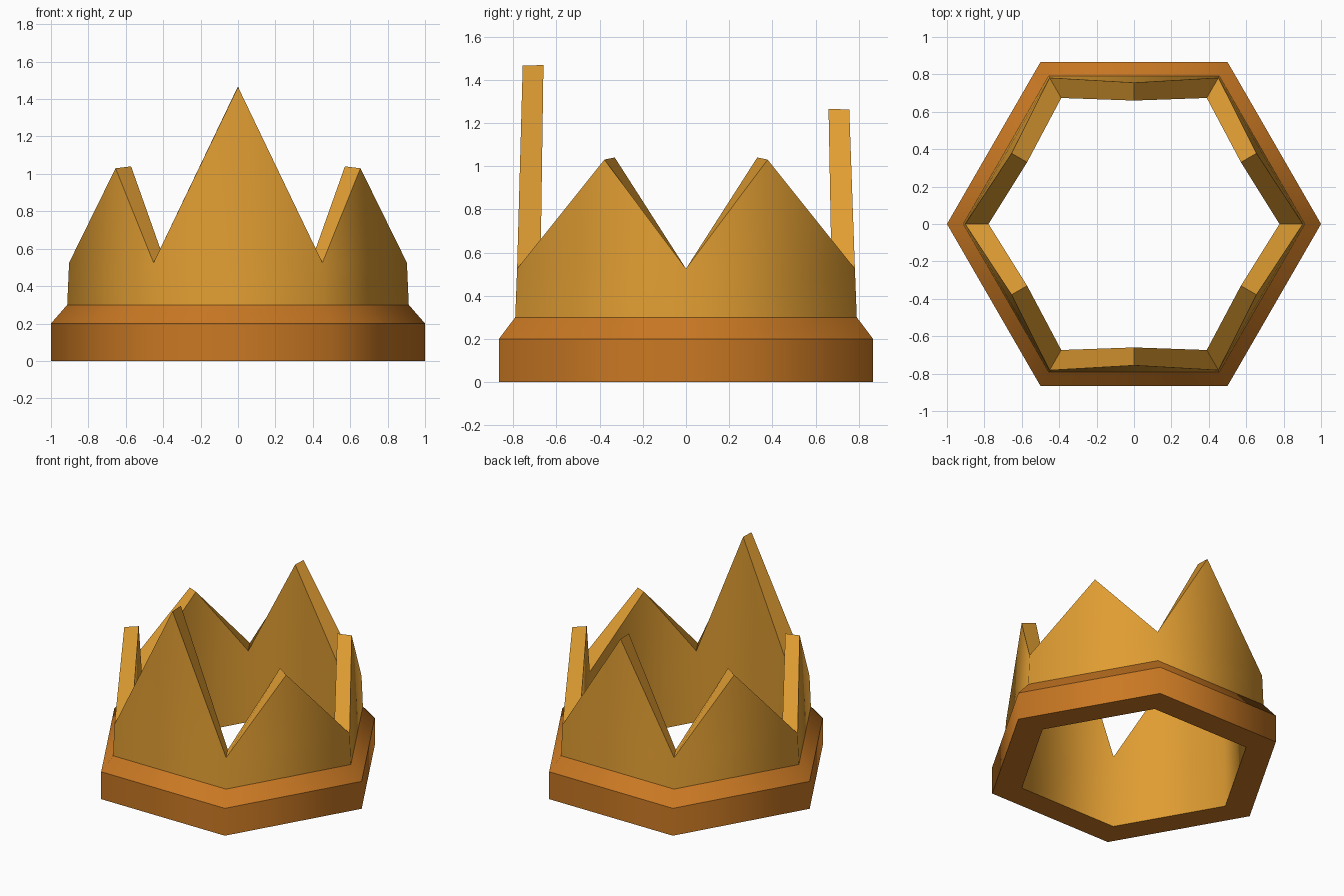
import bpy, bmesh, math
from mathutils import Vector

if "Cube" in bpy.data.objects:
    bpy.data.objects.remove(bpy.data.objects["Cube"])

SIDES = 6
APOTHEM = math.cos(math.pi / SIDES)


def material(name, rgb):
    m = bpy.data.materials.new(name)
    m.diffuse_color = (*rgb, 1)
    m.use_nodes = True
    m.node_tree.nodes["Principled BSDF"].inputs["Base Color"].default_value = m.diffuse_color
    return m


def ring(bm, radius, z):
    """Hexagonal ring of vertices with a corner on +x."""
    return [bm.verts.new((radius * math.cos(i * math.tau / SIDES),
                          radius * math.sin(i * math.tau / SIDES), z))
            for i in range(SIDES)]


def bridge(bm, low, high):
    return [bm.faces.new((low[i], low[(i + 1) % SIDES],
                          high[(i + 1) % SIDES], high[i])) for i in range(SIDES)]


def finish(bm, name, mat):
    me = bpy.data.meshes.new(name)
    bm.normal_update()
    bm.to_mesh(me)
    bm.free()
    me.materials.append(mat)
    ob = bpy.data.objects.new(name, me)
    bpy.context.collection.objects.link(ob)
    return ob


gold = material("gold", (0.745, 0.337, 0.032))
orange = material("dark orange gold", (0.59, 0.19, 0.017))

# Base band: underside, upright side and bevel; bands are smooth around, sharp between
bm = bmesh.new()
rings = [ring(bm, r, z) for r, z in ((0.79, 0), (1, 0), (1, 0.2), (0.913, 0.3))]
for low, high in zip(rings, rings[1:]):
    bridge(bm, low, high)
for f in bm.faces:
    f.smooth = True
for e in bm.edges:
    e.smooth = abs(e.calc_length() - e.verts[0].co.length) > 1  # reset below
    around = abs(Vector(e.verts[0].co.xy).angle(Vector(e.verts[1].co.xy))) > 0.1
    e.smooth = not around
finish(bm, "base_band", orange)

# Crown wall: leaning hexagonal wall with one point per side
bm = bmesh.new()
outer_low, outer_valley = ring(bm, 0.913, 0.3), ring(bm, 0.903, 0.525)
inner_low, inner_valley = ring(bm, 0.79, 0), ring(bm, 0.778, 0.525)
bridge(bm, outer_low, outer_valley)
bridge(bm, inner_valley, inner_low)
rim = set()
for i in range(SIDES):
    j = (i + 1) % SIDES
    angle = (i + 0.5) * math.tau / SIDES
    height = {1: 1.262, 4: 1.465}.get(i, 1.03)      # back, front, others
    direction = Vector((math.cos(angle), math.sin(angle), 0))
    tip_out = bm.verts.new(direction * 0.756 + Vector((0, 0, height)))
    inner_rise = 0.01 if height < 1.1 else 0.003
    tip_in = bm.verts.new(direction * 0.66 + Vector((0, 0, height + inner_rise)))
    bm.faces.new((outer_valley[i], outer_valley[j], tip_out))
    bm.faces.new((inner_valley[j], inner_valley[i], tip_in))
    rim.add(bm.faces.new((outer_valley[i], tip_out, tip_in, inner_valley[i])))
    rim.add(bm.faces.new((tip_out, outer_valley[j], inner_valley[j], tip_in)))
for f in bm.faces:
    f.smooth = f not in rim
for e in bm.edges:
    e.smooth = not any(f in rim for f in e.link_faces)
finish(bm, "crown_wall", gold)
